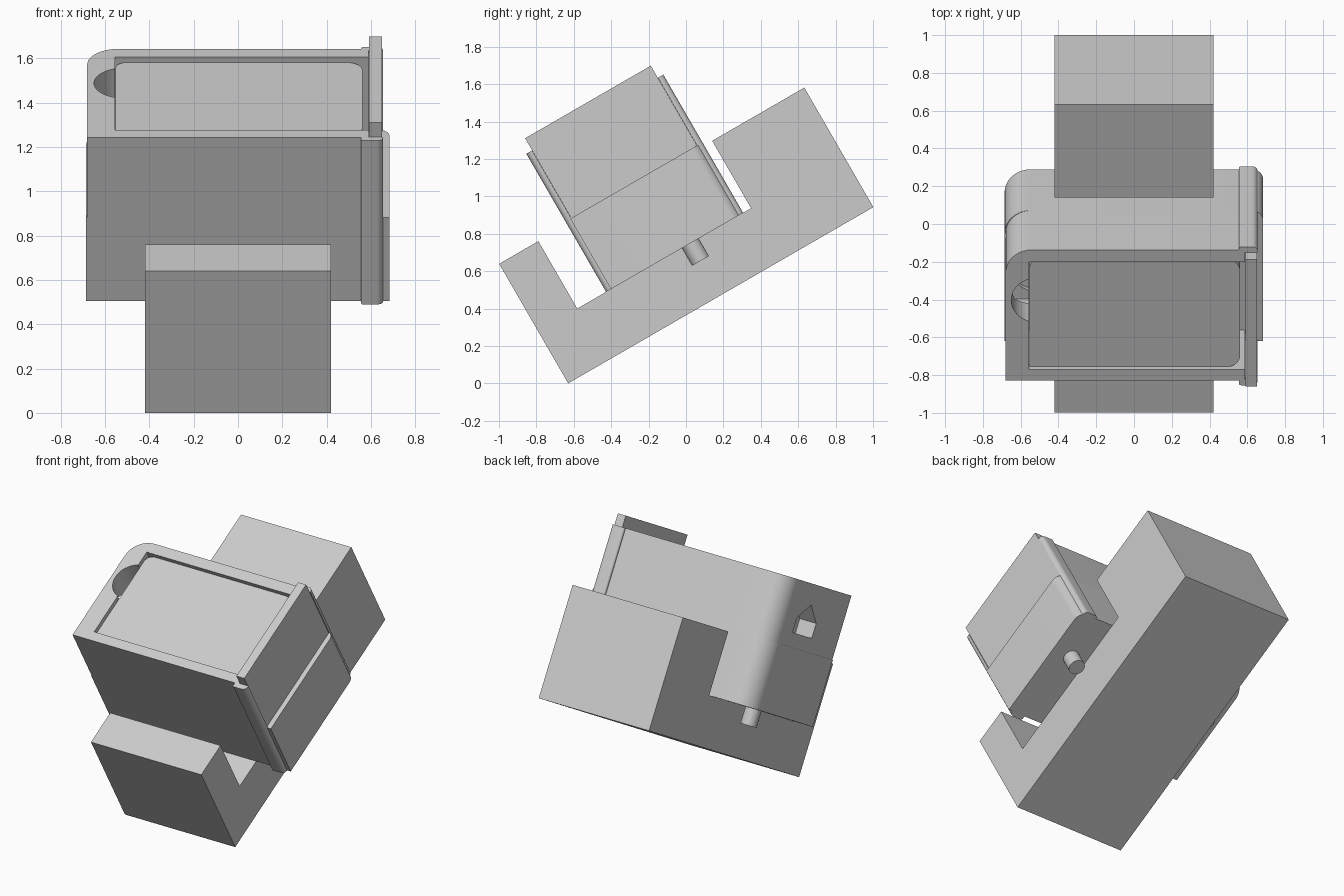
import bpy, bmesh, math
from mathutils import Matrix, Vector

cube = bpy.data.objects.get("Cube")
if cube:
    bpy.data.objects.remove(cube, do_unlink=True)

grey = bpy.data.materials.new("plain grey")
grey.use_nodes = True
grey.diffuse_color = (0.6, 0.6, 0.6, 1)
grey.node_tree.nodes["Principled BSDF"].inputs["Base Color"].default_value = (0.6, 0.6, 0.6, 1)

# The whole assembly is laid out level, then tipped back on its bottom front edge
TILT = Matrix.Translation((0, -0.63, 0)) @ Matrix.Rotation(math.radians(30), 4, 'X')


def rounded(points, radii, steps=10):
    """Round the right-angled corners of an outline."""
    out = []
    n = len(points)
    for i, r in enumerate(radii):
        p = Vector(points[i])
        if not r:
            out.append(p)
            continue
        a = (Vector(points[i - 1]) - p).normalized()
        b = (Vector(points[(i + 1) % n]) - p).normalized()
        c = p + r * (a + b)
        for k in range(steps + 1):
            t = math.pi / 2 * k / steps
            out.append(c - r * (b * math.cos(t) + a * math.sin(t)))
    return out


def rect(x0, x1, y0, y1, radii=(0, 0, 0, 0)):
    """Corners: front -x, front +x, back +x, back -x."""
    return rounded([(x0, y0), (x1, y0), (x1, y1), (x0, y1)], radii)


def prism(name, outline, lo, hi, axis='Z'):
    """Extrude an (x, y) outline upward, or a (y, z) outline along x."""
    bm = bmesh.new()
    place = (lambda p: (p[0], p[1], lo)) if axis == 'Z' else (lambda p: (lo, p[0], p[1]))
    face = bm.faces.new([bm.verts.new(place(p)) for p in outline])
    top = bmesh.ops.extrude_face_region(bm, geom=[face])["geom"]
    shift = (0, 0, hi - lo) if axis == 'Z' else (hi - lo, 0, 0)
    bmesh.ops.translate(bm, vec=shift, verts=[v for v in top if isinstance(v, bmesh.types.BMVert)])
    bmesh.ops.recalc_face_normals(bm, faces=bm.faces)
    bm.transform(TILT)
    mesh = bpy.data.meshes.new(name)
    bm.to_mesh(mesh)
    bm.free()
    mesh.materials.append(grey)
    ob = bpy.data.objects.new(name, mesh)
    bpy.context.collection.objects.link(ob)
    return ob


def activate(ob):
    bpy.ops.object.select_all(action='DESELECT')
    ob.select_set(True)
    bpy.context.view_layer.objects.active = ob


def cut(ob, cutter):
    cutter.hide_render = True
    activate(ob)
    mod = ob.modifiers.new("cut", 'BOOLEAN')
    mod.operation = 'DIFFERENCE'
    mod.solver = 'EXACT'
    mod.object = cutter
    bpy.ops.object.modifier_apply(modifier=mod.name)
    bpy.data.objects.remove(cutter, do_unlink=True)


def circle(x, y, r, n=32):
    return [(x + r * math.cos(math.tau * i / n), y + r * math.sin(math.tau * i / n)) for i in range(n)]


FLOOR, SPLIT, RIM = 0.322, 0.757, 1.175

# Cradle with a low front wall and a thick back wall
parts = [prism("cradle", [(0, 0), (1.884, 0), (1.884, 0.738), (1.315, 0.738), (1.315, FLOOR),
                          (0.242, FLOOR), (0.242, 0.738), (0, 0.738)], -0.42, 0.42, 'X')]

# Lower half of the case, with a proud side panel
parts.append(prism("case_lower", rect(-0.685, 0.683, 0.45, 1.248, (0, 0, 0.06, 0.14)), FLOOR, SPLIT))

# Upper half: open pocket, finger notch and a pointed window in the side
upper = prism("case_upper", rect(-0.68, 0.588, 0.45, 1.248, (0, 0, 0, 0.14)), SPLIT, RIM)
cut(upper, prism("pocket_cutter", rect(-0.555, 0.7, 0.515, 1.175), SPLIT - 0.1, RIM + 0.1))
cut(upper, prism("notch_cutter", circle(-0.515, 0.94, 0.135), 0.82, RIM + 0.1))
cut(upper, prism("window_cutter", [(0.76, 0.848), (1.0, 0.848), (1.0, 0.945), (0.88, 1.045),
                                   (0.76, 0.945)], -0.8, -0.52, 'X'))
parts.append(upper)

# Insert resting slightly below the rim
parts.append(prism("insert", rect(-0.553, 0.562, 0.518, 1.172, (0, 0.07, 0.07, 0.05)), SPLIT, RIM - 0.027))

# Sliding end door standing above the rim
parts.append(prism("end_door", rect(0.59, 0.65, 0.456, 1.232), SPLIT, 1.25))

# Rails that hold the door
parts.append(prism("front_rail", rect(0.555, 0.655, 0.42, 0.455, (0.012, 0.03, 0, 0)), FLOOR, RIM))
parts.append(prism("back_rail", rect(0.555, 0.655, 1.233, 1.266, (0, 0, 0.03, 0.012)), FLOOR, RIM))

# Locating pins under the case
for side, x in (("right", -0.53), ("left", 0.53)):
    parts.append(prism(side + "_pin", circle(x, 0.94, 0.052), 0.213, FLOOR + 0.02))

for ob in parts:
    activate(ob)
    bpy.ops.object.shade_smooth_by_angle(angle=math.radians(30))
